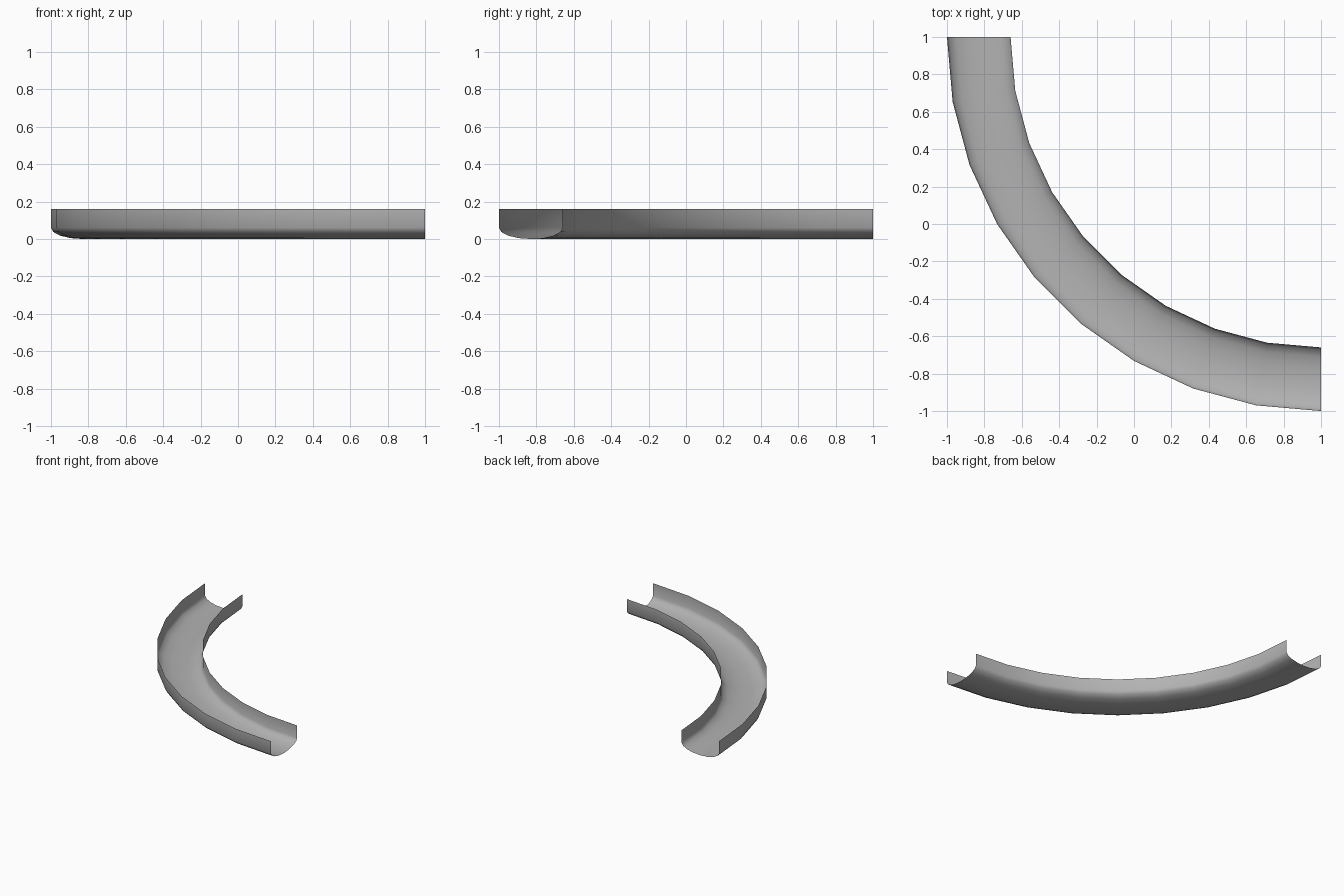
import bpy, bmesh, math
from mathutils import Vector

cube = bpy.data.objects.get("Cube")
if cube:
    bpy.data.objects.remove(cube, do_unlink=True)

OUTER, INNER = 2.0, 1.66      # bend radii about the corner (1, 1)
RIM, SPRING = 0.16, 0.06      # wall top, start of the rounded floor
FLOOR_STEPS, BEND_STEPS = 8, 9

# Plain grey
grey = bpy.data.materials.new("plain_grey")
grey.use_nodes = True
colour = (0.45, 0.45, 0.45, 1)
grey.diffuse_color = colour
grey.node_tree.nodes["Principled BSDF"].inputs["Base Color"].default_value = colour

# Channel section: two upright walls joined by a half-ellipse floor
mid, half = (OUTER + INNER) / 2, (OUTER - INNER) / 2
section = [(OUTER, RIM)]
for i in range(FLOOR_STEPS + 1):
    a = math.pi * i / FLOOR_STEPS
    section.append((mid + half * math.cos(a), SPRING * (1 - math.sin(a))))
section.append((INNER, RIM))

# Sweep the section through a quarter turn
bm = bmesh.new()
verts = [bm.verts.new((1, 1 - r, z)) for r, z in section]
edges = [bm.edges.new(pair) for pair in zip(verts, verts[1:])]
bmesh.ops.spin(bm, geom=verts + edges, cent=Vector((1, 1, 0)), axis=Vector((0, 0, 1)),
               angle=-math.pi / 2, steps=BEND_STEPS, use_duplicate=False)
bm.normal_update()
if sum(f.normal.z * f.calc_area() for f in bm.faces) < 0:
    bmesh.ops.reverse_faces(bm, faces=bm.faces[:])

mesh = bpy.data.meshes.new("curved_channel")
bm.to_mesh(mesh)
bm.free()
mesh.materials.append(grey)
channel = bpy.data.objects.new("curved_channel", mesh)
bpy.context.collection.objects.link(channel)

# Smooth sheet
bpy.context.view_layer.objects.active = channel
channel.select_set(True)
bpy.ops.object.shade_smooth_by_angle(angle=math.radians(60))
